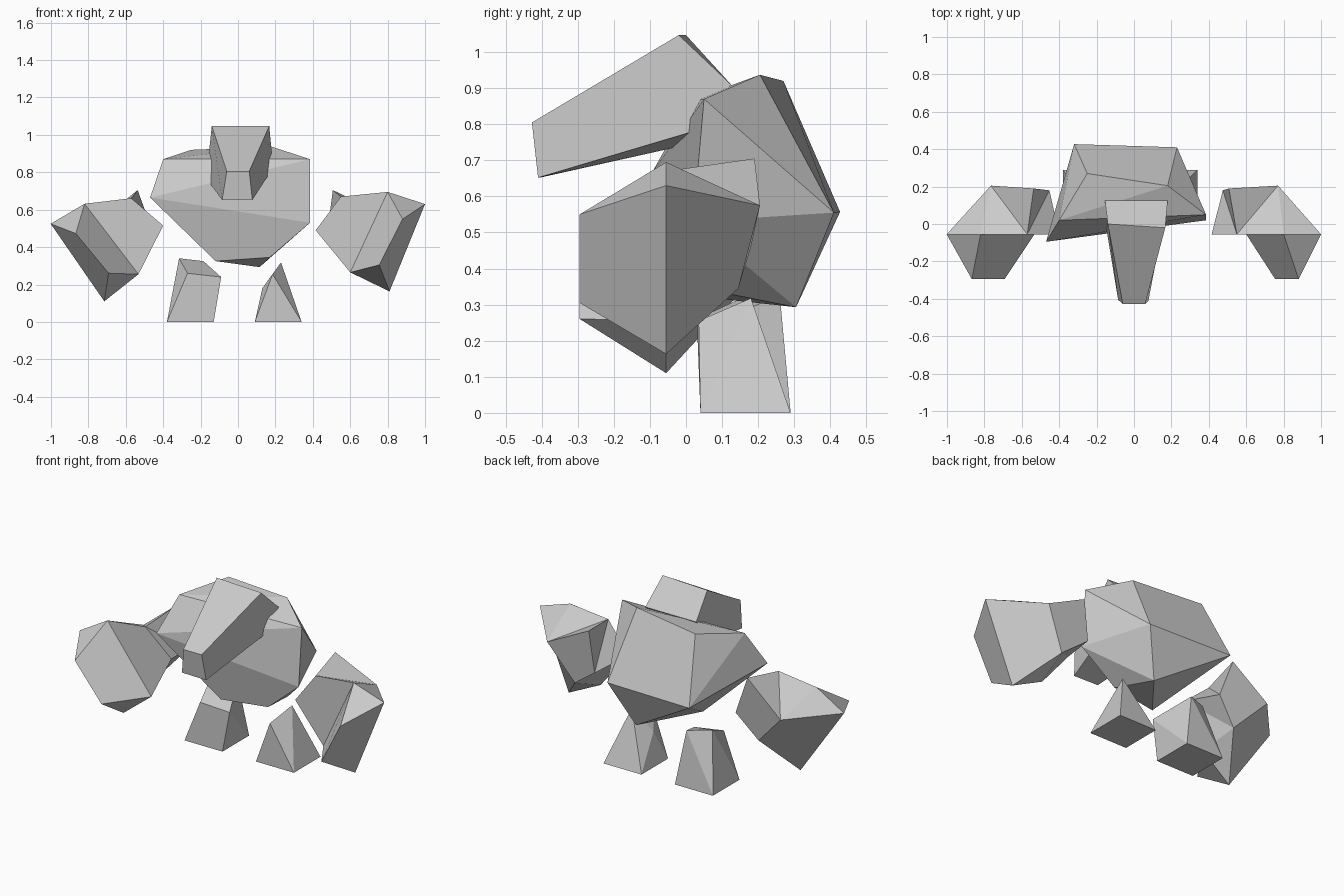
import bpy, bmesh, math
from mathutils import Matrix, Vector

if "Cube" in bpy.data.objects:
    bpy.data.objects.remove(bpy.data.objects["Cube"])

stone = bpy.data.materials.new("pale_grey_stone")
stone.diffuse_color = (0.6, 0.6, 0.6, 1)
stone.use_nodes = True
stone.node_tree.nodes["Principled BSDF"].inputs["Base Color"].default_value = stone.diffuse_color


def finish(name, bm):
    """Turn a bmesh into a named stone object."""
    bmesh.ops.recalc_face_normals(bm, faces=bm.faces[:])
    me = bpy.data.meshes.new(name)
    bm.to_mesh(me)
    bm.free()
    me.materials.append(stone)
    bpy.context.collection.objects.link(bpy.data.objects.new(name, me))


def chunk(name, points):
    """Flat-faced convex rock spanned by its corner points."""
    bm = bmesh.new()
    for p in points:
        bm.verts.new(p)
    res = bmesh.ops.convex_hull(bm, input=bm.verts[:])
    loose = {g for g in res["geom_interior"] + res["geom_unused"]
             if isinstance(g, bmesh.types.BMVert)}
    bmesh.ops.delete(bm, geom=list(loose), context='VERTS')
    # merge nearly flat triangles into larger facets
    bmesh.ops.dissolve_limit(bm, angle_limit=math.radians(11),
                             verts=bm.verts[:], edges=bm.edges[:])
    finish(name, bm)


# Torso: shoulder ring, waist ring, bottom corners
chunk("torso", [
    (-0.40, 0.02, 0.87), (0.385, 0.05, 0.87), (-0.25, 0.27, 0.92), (0.18, 0.205, 0.937),
    (-0.47, -0.095, 0.665), (0.385, 0.02, 0.53), (0.23, 0.41, 0.555), (-0.32, 0.427, 0.557),
    (-0.12, 0.01, 0.325), (0.17, 0.04, 0.345), (0.115, 0.305, 0.293)])

# Head: long wedge, narrow at the front
chunk("head", [
    (-0.06, -0.427, 0.805), (0.06, -0.427, 0.805), (-0.085, -0.405, 0.652), (0.077, -0.41, 0.652),
    (-0.14, 0.0, 1.047), (0.167, -0.02, 1.047), (-0.155, 0.125, 0.91), (0.18, 0.125, 0.91),
    (-0.15, -0.01, 0.74), (0.16, 0.02, 0.78)])

# Arms: forearm block (efgh.. corners) with a wedge fist in front
pivot = Vector((0.81, -0.055, 0.163))
corners = dict(
    a=(1.0, -0.055, 0.63), b=(0.88, -0.295, 0.55), c=(0.755, -0.295, 0.305), d=pivot,
    e=(0.60, -0.055, 0.265), f=(0.80, -0.055, 0.695), i=(0.415, -0.055, 0.49),
    j=(0.55, -0.055, 0.67), h=(0.507, 0.19, 0.705), g=(0.77, 0.205, 0.575),
    k=(0.475, 0.18, 0.46), l=(0.63, 0.145, 0.345))
facets = "abf fbce abcd ecd fag agld edl fgj jgh fjie ijk jhk iel ikl ghkl".split()


def arm(name, matrix):
    bm = bmesh.new()
    v = {key: bm.verts.new(matrix @ Vector(p)) for key, p in corners.items()}
    for facet in facets:
        bm.faces.new([v[key] for key in facet])
    finish(name, bm)


arm("right_arm", Matrix())
# the left arm is the mirrored right arm, tilted about its lowest corner
arm("left_arm", Matrix.Translation((-0.715, -0.055, 0.11)) @ Matrix.Scale(-1, 4, (1, 0, 0))
    @ Matrix.Rotation(math.radians(12.5), 4, 'Y') @ Matrix.Translation(-pivot))


# Feet: square soles with uneven tops
def foot(name, x0, top):
    sole = [(x0 + dx, y, 0) for dx in (0, 0.25) for y in (0.04, 0.29)]
    chunk(name, sole + top)


foot("left_foot", -0.38, [(-0.27, 0.03, 0.26), (-0.09, 0.05, 0.24),
                          (-0.315, 0.20, 0.34), (-0.185, 0.26, 0.325)])
foot("right_foot", 0.09, [(0.185, 0.035, 0.255), (0.23, 0.18, 0.318), (0.13, 0.12, 0.18)])
